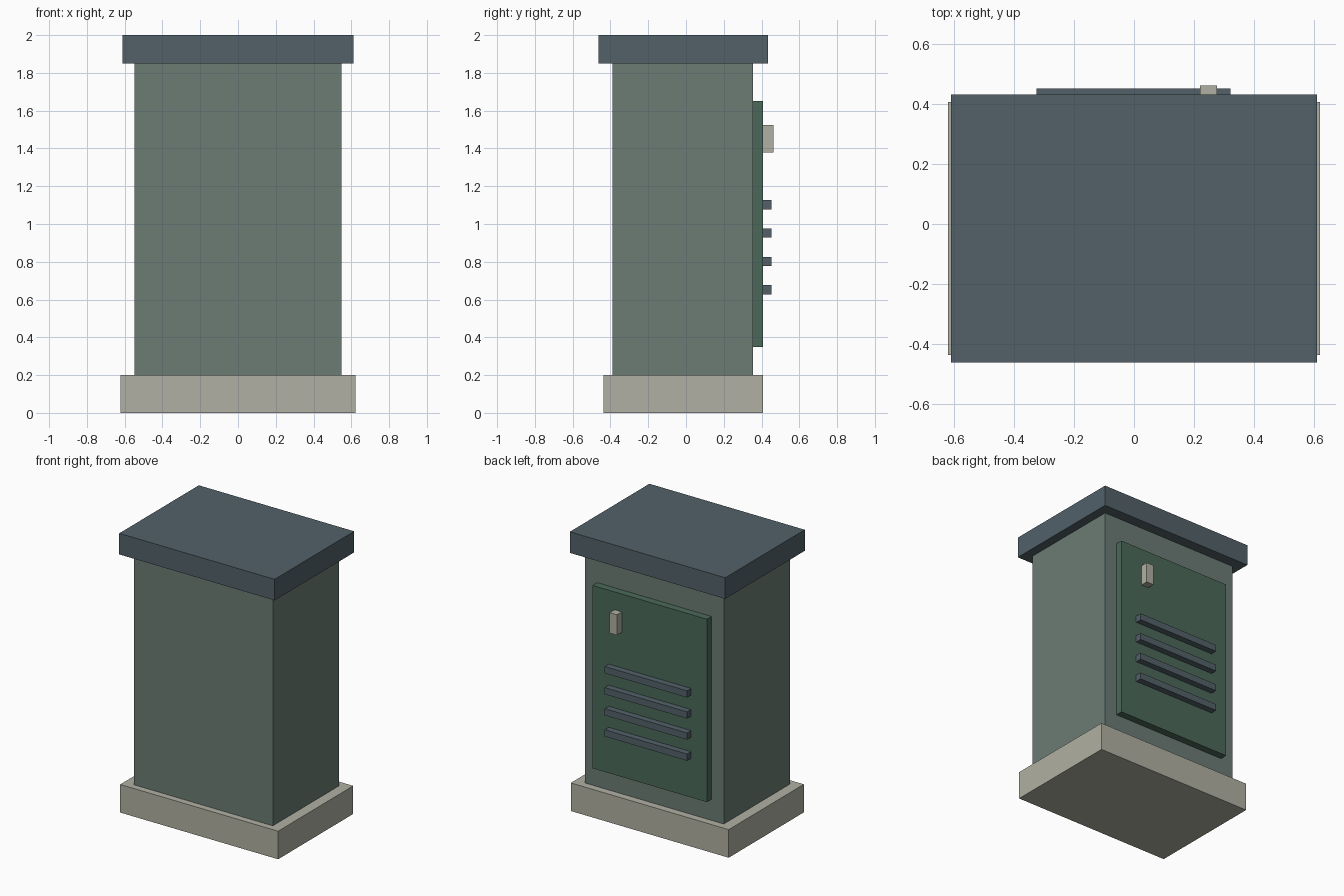
import bpy

if "Cube" in bpy.data.objects:
    bpy.data.objects.remove(bpy.data.objects["Cube"])


def material(name, rgb):
    """Flat colour given as sRGB bytes, stored as linear."""
    def lin(c):
        c /= 255
        return c / 12.92 if c <= 0.04045 else ((c + 0.055) / 1.055) ** 2.4
    m = bpy.data.materials.new(name)
    m.diffuse_color = (*[lin(c) for c in rgb], 1)
    m.use_nodes = True
    m.node_tree.nodes["Principled BSDF"].inputs["Base Color"].default_value = m.diffuse_color
    return m


def box(name, mat, x, y, z):
    """Box spanning the (min, max) pairs on each axis."""
    spans = (x, y, z)
    bpy.ops.mesh.primitive_cube_add(size=1, location=[(a + b) / 2 for a, b in spans])
    ob = bpy.context.object
    ob.name = name
    ob.scale = [b - a for a, b in spans]
    bpy.ops.object.transform_apply(location=False, rotation=False, scale=True)
    ob.data.materials.append(mat)
    return ob


concrete = material("concrete_beige", (176, 176, 163))
grey_green = material("grey_green_paint", (108, 124, 117))
dark_green = material("dark_green_paint", (75, 105, 90))
slate = material("slate_blue_metal", (82, 97, 105))

# Plinth, cabinet body and overhanging roof
box("plinth", concrete, (-0.622, 0.622), (-0.437, 0.408), (0, 0.2))
box("cabinet_body", grey_green, (-0.547, 0.547), (-0.39, 0.356), (0.2, 1.85))
box("roof_cap", slate, (-0.612, 0.612), (-0.462, 0.433), (1.85, 2.0))

# Raised door panel on the back side
box("door", dark_green, (-0.45, 0.45), (0.354, 0.408), (0.35, 1.652))

# Door handle
box("handle", concrete, (0.22, 0.278), (0.406, 0.462), (1.379, 1.525))

# Ventilation slats
for i in range(4):
    zc = 0.652 + 0.15 * i
    box(f"vent_slat_{i + 1}", slate, (-0.325, 0.323), (0.406, 0.453), (zc - 0.024, zc + 0.024))
